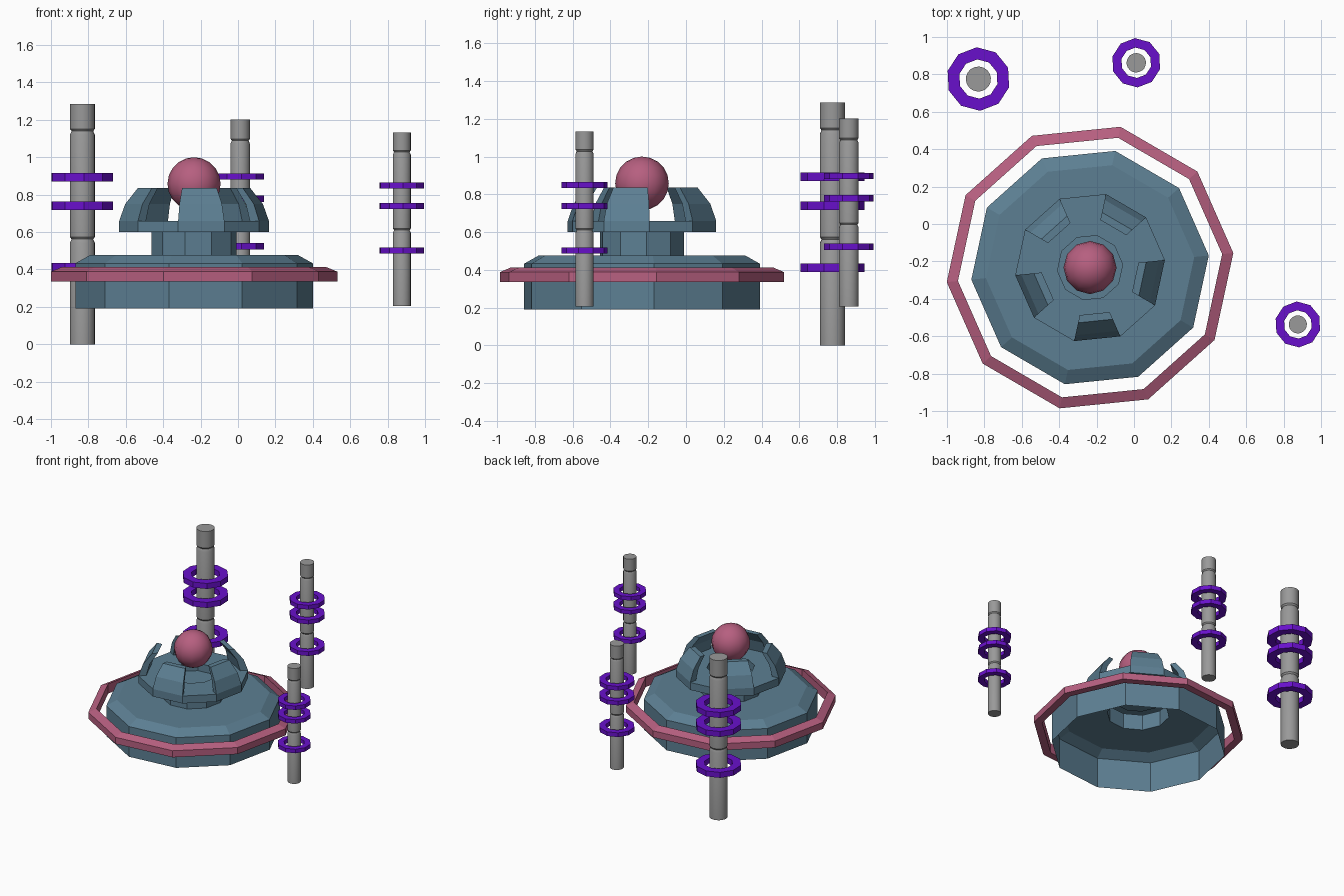
import bpy, bmesh, math

if "Cube" in bpy.data.objects:
    bpy.data.objects.remove(bpy.data.objects["Cube"])

CX, CY = -0.235, -0.233
TURN = 5.8  # rotation of the ten-sided parts, degrees


def material(name, rgb):
    m = bpy.data.materials.new(name)
    m.diffuse_color = (*rgb, 1)
    m.use_nodes = True
    m.node_tree.nodes["Principled BSDF"].inputs["Base Color"].default_value = m.diffuse_color
    return m


BLUE = material("slate_blue", (0.108, 0.212, 0.290))
PINK = material("rose_pink", (0.47, 0.115, 0.215))
PURPLE = material("violet", (0.14, 0.005, 0.60))
GREY = material("stone_grey", (0.32, 0.32, 0.32))


def lathe(name, profile, loc, mat, sides=10, turn=TURN, closed=False, segs=None, smooth=False):
    """Spin an (r, z) profile; segs picks only some wedges and caps their ends."""
    bm = bmesh.new()
    rows = []
    for k in range(sides):
        a = math.radians(turn) + 2 * math.pi * k / sides
        rows.append([(r * math.cos(a), r * math.sin(a), z) for r, z in profile])
    n = len(profile)
    for k in (range(sides) if segs is None else segs):
        a = [bm.verts.new(c) for c in rows[k]]
        b = [bm.verts.new(c) for c in rows[(k + 1) % sides]]
        for i in range(n if closed else n - 1):
            j = (i + 1) % n
            bm.faces.new((a[i], b[i], b[j], a[j]))
        if segs is not None:
            bm.faces.new(a)
            bm.faces.new(b[::-1])
    bmesh.ops.remove_doubles(bm, verts=bm.verts, dist=1e-5)
    if closed:
        bmesh.ops.recalc_face_normals(bm, faces=bm.faces)
    me = bpy.data.meshes.new(name)
    bm.to_mesh(me)
    bm.free()
    me.materials.append(mat)
    ob = bpy.data.objects.new(name, me)
    ob.location = loc
    bpy.context.collection.objects.link(ob)
    if smooth:
        bpy.context.view_layer.objects.active = ob
        ob.select_set(True)
        bpy.ops.object.shade_smooth_by_angle(angle=math.radians(35))
        ob.select_set(False)
    return ob


# Hollow hull, neck and bowl in one shell, open underneath
lathe("hull", [(0.638, 0.19), (0.638, 0.433), (0.56, 0.476), (0.228, 0.476), (0.228, 0.60),
               (0.402, 0.60), (0.402, 0.66), (0.175, 0.66), (0.175, 0.60), (0, 0.60)],
      (CX, CY, 0), BLUE)

# Five curved claws standing on every other side of the bowl
lathe("claws", [(0.402, 0.66), (0.37, 0.75), (0.302, 0.835),
                (0.26, 0.835), (0.32, 0.75), (0.345, 0.66)],
      (CX, CY, 0), BLUE, closed=True, segs=range(1, 10, 2))

# Floating ring round the hull
lathe("hull_ring", [(0.77, 0.335), (0.77, 0.388), (0.71, 0.413), (0.71, 0.335)],
      (CX, CY, 0), PINK, closed=True)

# Orb held above the bowl
bpy.ops.mesh.primitive_uv_sphere_add(segments=12, ring_count=10, radius=0.142,
                                     location=(CX, CY, 0.858))
orb = bpy.context.object
orb.name = "orb"
orb.data.materials.append(PINK)


def pylon(label, x, y, z, s):
    """Grooved post with three floating rings; s scales it."""
    h, r, g = 1.285 * s, 0.067 * s, 0.058 * s
    d = 0.02 * s
    prof = [(0, 0), (r, 0)]
    for f in (0.437, 0.887):  # grooves
        prof += [(r, f * h - d), (g, f * h), (r, f * h + d * 0.6)]
    prof += [(r, h), (0, h)]
    lathe("post_" + label, prof, (x, y, z), GREY, sides=18, smooth=True)
    t = 0.022 * s
    for i, f in enumerate((0.32, 0.576, 0.695)):
        lathe(f"post_ring_{label}_{i + 1}",
              [(0.170 * s, -t), (0.170 * s, t), (0.105 * s, t), (0.105 * s, -t)],
              (x, y, z + f * h), PURPLE, turn=93, closed=True)


pylon("left", -0.832, 0.775, 0.0, 1.0)
pylon("back", 0.012, 0.862, 0.205, 0.775)
pylon("right", 0.876, -0.537, 0.205, 0.722)
